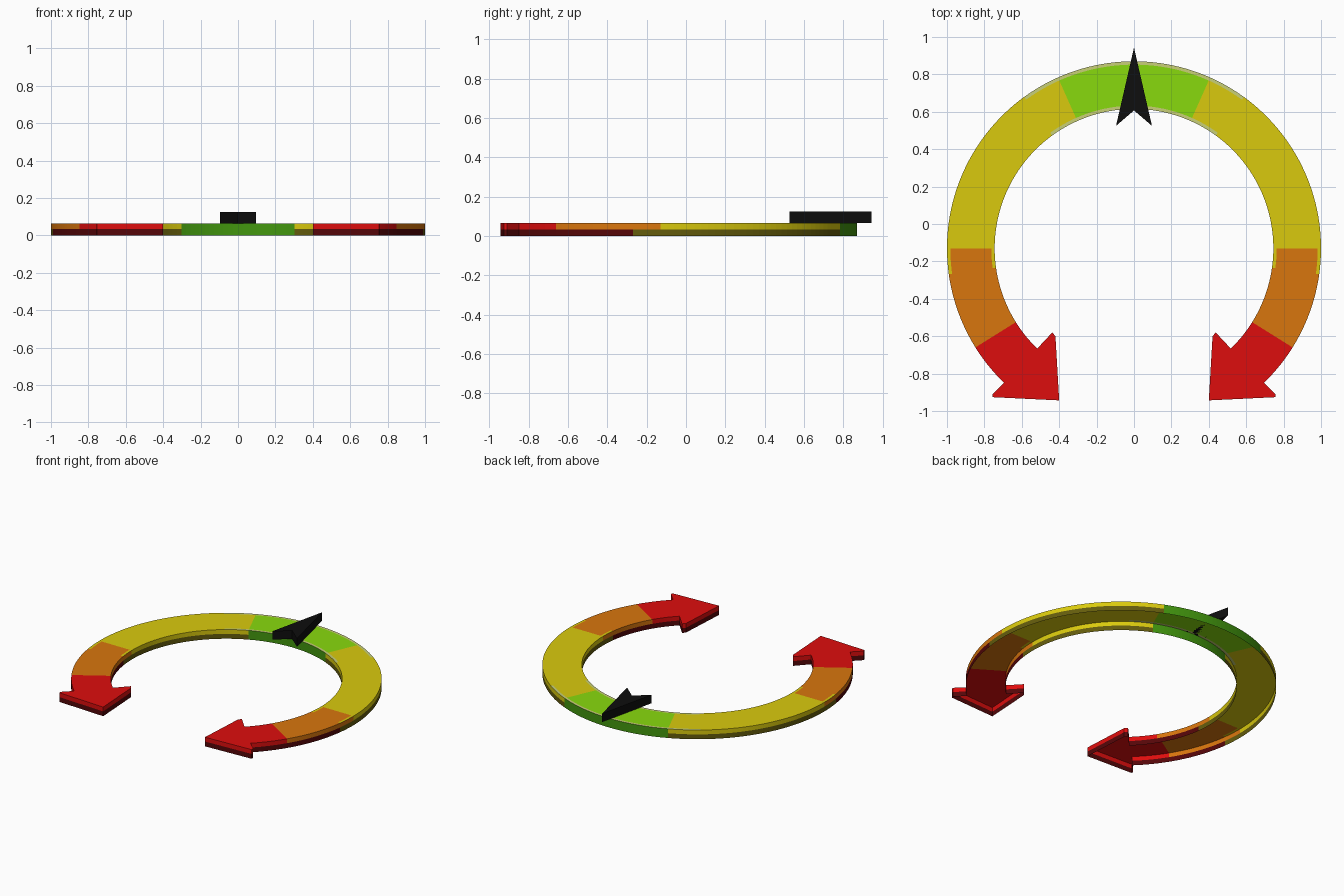
import bpy, bmesh, math

if "Cube" in bpy.data.objects:
    bpy.data.objects.remove(bpy.data.objects["Cube"])

CY = -0.13                 # ring centre in y
R_IN, R_OUT = 0.745, 1.0
Z_MID, Z_TOP = 0.034, 0.065
END = 136                  # half sweep of the ring, degrees from the top


def lin(c):
    c /= 255
    return c / 12.92 if c <= 0.04045 else ((c + 0.055) / 1.055) ** 2.4


PALETTE = {
    "green": (136, 218, 13), "dark_green": (66, 150, 14),
    "pale_green": (200, 208, 118), "yellow": (218, 202, 13),
    "olive": (100, 92, 12), "orange": (217, 118, 13),
    "red": (222, 13, 13), "dark_red": (85, 6, 8), "black": (14, 14, 14),
}
MATS = {}
for name, rgb in PALETTE.items():
    MATS[name] = bpy.data.materials.new(name)
    MATS[name].diffuse_color = (*[lin(c) for c in rgb], 1)


def make(name, bm, colours):
    mesh = bpy.data.meshes.new(name)
    bm.to_mesh(mesh)
    bm.free()
    for c in colours:
        mesh.materials.append(MATS[c])
    ob = bpy.data.objects.new(name, mesh)
    bpy.context.collection.objects.link(ob)
    return ob


def polar(r, deg):
    a = math.radians(deg)
    return r * math.sin(a), CY + r * math.cos(a)


# Ring: open-bottomed channel swept around the gauge, coloured by angle
RING = ["green", "dark_green", "pale_green", "yellow", "olive", "orange", "red", "dark_red"]


def ring_colour(deg, band):
    a = abs(deg)
    low, wall, rim = band in (0, 6), band in (0, 1, 5, 6), band in (2, 4)
    if rim and a < 36:
        return "pale_green"
    if a < 24:
        return "dark_green" if wall else "green"
    if low:
        return "dark_red" if a > 98 else "olive"
    if a < 90 or (rim and a < 98):
        return "yellow"
    return "orange" if a < 122 else "red"


profile = [(R_IN, 0), (R_IN, Z_MID), (R_IN, Z_TOP), (R_IN + 0.018, Z_TOP),
           (R_OUT - 0.018, Z_TOP), (R_OUT, Z_TOP), (R_OUT, Z_MID), (R_OUT, 0)]
bm = bmesh.new()
angles = list(range(-END, END + 1, 2))
rows = [[bm.verts.new((*polar(r, a), z)) for r, z in profile] for a in angles]
for i in range(len(rows) - 1):
    for j in range(len(profile) - 1):
        f = bm.faces.new((rows[i][j], rows[i + 1][j], rows[i + 1][j + 1], rows[i][j + 1]))
        f.material_index = RING.index(ring_colour(angles[i] + 1, j))
make("gauge_ring", bm, RING)

# Arrowheads: open-bottomed like the ring, dark lower wall, mirrored in x
head = [polar(R_IN, END), (0.437, -0.58), (0.42, -0.60), (0.40, -0.943),
        (0.755, -0.926), (0.757, -0.91), polar(R_OUT, END)]
for name, side in (("right_arrowhead", 1), ("left_arrowhead", -1)):
    pts = [(side * x, y) for x, y in head][::side]
    bm = bmesh.new()
    low, mid, top = [[bm.verts.new((x, y, z)) for x, y in pts] for z in (0, Z_MID, Z_TOP)]
    bm.faces.new(top)
    for i in range(len(pts) - 1):      # the edge joining the ring stays open
        for a, b, m in ((low, mid, 1), (mid, top, 0)):
            bm.faces.new((a[i], a[i + 1], b[i + 1], b[i])).material_index = m
    make(name, bm, ["red", "dark_red"])

# Pointer: notched black needle lying on the ring
bm = bmesh.new()
needle = [(0, 0.943), (-0.096, 0.525), (0, 0.607), (0.096, 0.525)]
base, top = [[bm.verts.new((x, y, z)) for x, y in needle] for z in (Z_TOP, 0.125)]
bm.faces.new(top)
bm.faces.new(base[::-1])
for i in range(4):
    k = (i + 1) % 4
    bm.faces.new((base[i], base[k], top[k], top[i]))
make("pointer", bm, ["black"])

for m in bpy.data.materials:
    if m.users and not m.is_grease_pencil:
        m.use_nodes = True
        m.node_tree.nodes["Principled BSDF"].inputs["Base Color"].default_value = m.diffuse_color
